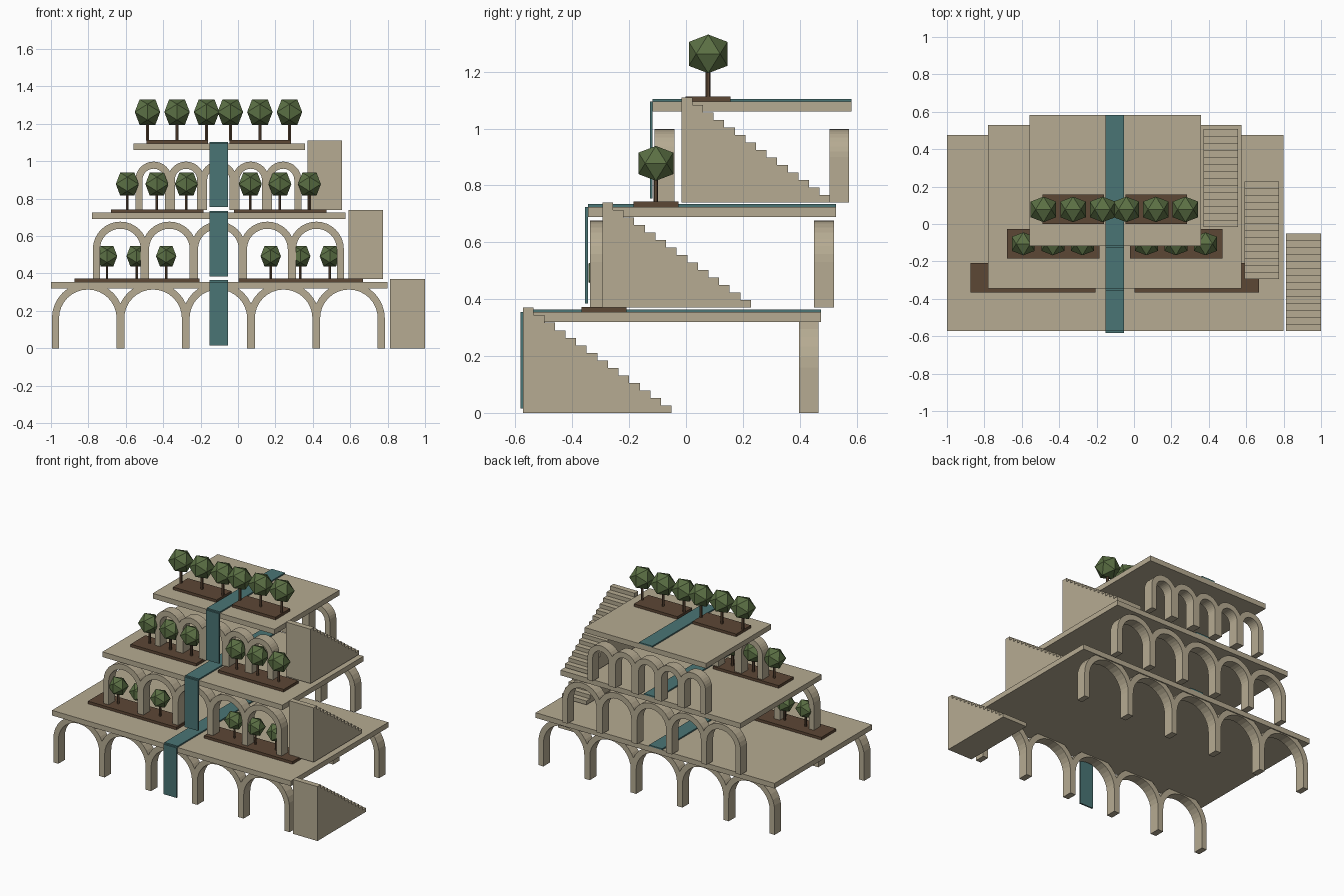
import bpy, bmesh, math

if "Cube" in bpy.data.objects:
    bpy.data.objects.remove(bpy.data.objects["Cube"])


def material(name, r, g, b):
    lin = [((c / 255 + 0.055) / 1.055) ** 2.4 for c in (r, g, b)]
    m = bpy.data.materials.new(name)
    m.diffuse_color = (*lin, 1)
    m.use_nodes = True
    m.node_tree.nodes["Principled BSDF"].inputs["Base Color"].default_value = m.diffuse_color
    return m


STONE = material("sandstone", 182, 171, 146)
WATER = material("water", 74, 117, 117)
LEAF = material("foliage_green", 91, 112, 68)
SOIL = material("soil_brown", 92, 71, 53)
BARK = material("bark_brown", 92, 71, 53)


def finish(name, bm, mat):
    bmesh.ops.recalc_face_normals(bm, faces=bm.faces)
    me = bpy.data.meshes.new(name)
    bm.to_mesh(me)
    bm.free()
    me.materials.append(mat)
    ob = bpy.data.objects.new(name, me)
    bpy.context.collection.objects.link(ob)
    return ob


def box(name, x0, x1, y0, y1, z0, z1, mat):
    bm = bmesh.new()
    bmesh.ops.create_cube(bm, size=1)
    for v in bm.verts:
        v.co = ((x0 + x1) / 2 + v.co.x * (x1 - x0),
                (y0 + y1) / 2 + v.co.y * (y1 - y0),
                (z0 + z1) / 2 + v.co.z * (z1 - z0))
    return finish(name, bm, mat)


def extrude(bm, points, offset):
    """Fill a closed outline and push it along an offset."""
    face = bm.faces.new([bm.verts.new(p) for p in points])
    geo = bmesh.ops.extrude_face_region(bm, geom=[face])["geom"]
    moved = [g for g in geo if isinstance(g, bmesh.types.BMVert)]
    bmesh.ops.translate(bm, verts=moved, vec=offset)


def arch(name, cx, y0, base, outer, inner, spring=0.16, depth=0.07, n=16):
    """Round arch band standing on two straight legs."""
    bm = bmesh.new()
    pts = []
    for r, order in ((outer, range(n + 1)), (inner, range(n, -1, -1))):
        curve = [(cx + r * math.cos(math.pi * i / n), y0,
                  base + spring + r * math.sin(math.pi * i / n)) for i in order]
        start, end = (curve[0][0], y0, base), (curve[-1][0], y0, base)
        pts += [start] + curve + [end]
    extrude(bm, pts, (0, depth, 0))
    return finish(name, bm, STONE)


def stairs(name, x0, x1, y0, base, steps=14, run=0.0373, height=0.37):
    """Solid flight descending towards the back."""
    bm = bmesh.new()
    pts = [(x0, y0, base)]
    for i in range(steps):
        z = base + height * (steps - i) / steps
        pts += [(x0, y0 + i * run, z), (x0, y0 + (i + 1) * run, z)]
    pts.append((x0, y0 + steps * run, base))
    extrude(bm, pts, (x1 - x0, 0, 0))
    return finish(name, bm, STONE)


def tree(name, x, y, z, s):
    # Trunk
    bm = bmesh.new()
    h = 0.125 * s
    bmesh.ops.create_cone(bm, cap_ends=True, segments=6, radius1=0.009 * s,
                          radius2=0.009 * s, depth=h)
    bmesh.ops.translate(bm, verts=bm.verts, vec=(x, y, z + h / 2))
    finish(name + "_trunk", bm, BARK)
    # Twenty-sided crown with an edge on top
    bm = bmesh.new()
    t = (1 + 5 ** 0.5) / 2
    k = 0.08 * s / math.hypot(1, t)
    for a in (-k, k):
        for b in (-k * t, k * t):
            for p in ((a, 0, b), (0, b, a), (b, a, 0)):
                bm.verts.new((x + p[0], y + p[1], z + 0.152 * s + p[2]))
    bmesh.ops.convex_hull(bm, input=bm.verts)
    finish(name + "_crown", bm, LEAF)


# Per terrace: slab x and y range, arch spacing, arch outer radius,
# planter centres, planter width, planter y, tree scale
TIERS = [
    (-1.0, 0.80, -0.573, 0.475, 0.349, 0.192, (-0.54, 0.335), 0.666, -0.288, 0.8),
    (-0.78, 0.576, -0.345, 0.528, 0.262, 0.147, (-0.432, 0.226), 0.495, -0.106, 0.9),
    (-0.56, 0.357, -0.117, 0.582, 0.173, 0.098, (-0.324, 0.119), 0.328, 0.078, 1.0),
]
WX0, WX1 = -0.153, -0.054

for k, (x0, x1, y0, y1, gap, ro, beds, bw, by, s) in enumerate(TIERS):
    base = 0.37 * k
    top = base + 0.355
    tag = f"_{k + 1}"
    # Terrace floor
    box("terrace_slab" + tag, x0, x1, y0, y1, base + 0.32, top, STONE)
    # Front and back arcades
    for side, ya in (("front", y0 + 0.007), ("back", y1 - 0.078)):
        for i in range(5):
            arch(f"{side}_arch{tag}_{i + 1}", -0.105 + (i - 2) * gap, ya, base, ro, ro - 0.038)
    # Side staircase
    stairs("staircase" + tag, x1 + 0.014, x1 + 0.2, -0.573 + 0.279 * k, base)
    # Water channel and waterfall
    box("water_channel" + tag, WX0, WX1, y0, y1, top, top + 0.009, WATER)
    box("waterfall" + tag, WX0, WX1, y0 - 0.01, y0, base + 0.015, top, WATER)
    # Planting beds with trees
    for j, bx in enumerate(beds):
        box(f"planter{tag}_{j + 1}", bx - bw / 2, bx + bw / 2, by - 0.079, by + 0.079,
            top, top + 0.018, SOIL)
        for i in (-1, 0, 1):
            tree(f"tree{tag}_{j + 1}_{i + 2}", bx - 0.002 + i * 0.158, by, top + 0.016, s)
